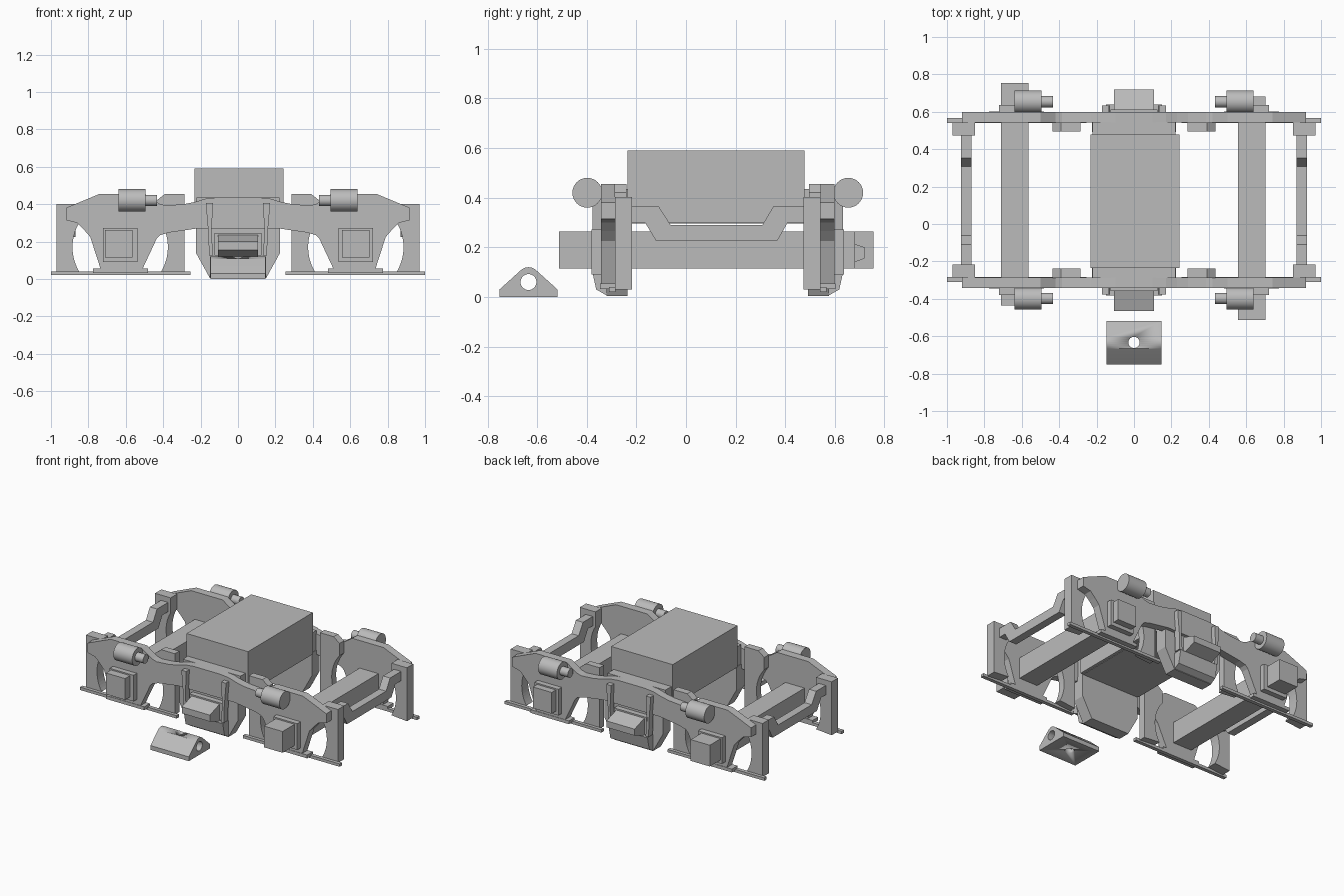
import bpy, bmesh, math

if "Cube" in bpy.data.objects:
    bpy.data.objects.remove(bpy.data.objects["Cube"])

YC = 0.128  # mid line between the two side frames
steel = bpy.data.materials.new("grey steel")
steel.diffuse_color = (0.50, 0.50, 0.50, 1)
steel.use_nodes = True
steel.node_tree.nodes["Principled BSDF"].inputs["Base Color"].default_value = steel.diffuse_color


def prism(name, pts, a, b, axis):
    """Extrude a profile from a to b; profile is (x,z) for axis 'y', (y,z) for axis 'x'."""
    bm = bmesh.new()
    put = (lambda p, t: (p[0], t, p[1])) if axis == 'y' else (lambda p, t: (t, p[0], p[1]))
    va = [bm.verts.new(put(p, a)) for p in pts]
    vb = [bm.verts.new(put(p, b)) for p in pts]
    bm.faces.new(va)
    bm.faces.new(vb[::-1])
    n = len(pts)
    for i in range(n):
        bm.faces.new((va[i], va[(i + 1) % n], vb[(i + 1) % n], vb[i]))
    bmesh.ops.recalc_face_normals(bm, faces=bm.faces)
    me = bpy.data.meshes.new(name)
    bm.to_mesh(me)
    bm.free()
    me.materials.append(steel)
    ob = bpy.data.objects.new(name, me)
    bpy.context.collection.objects.link(ob)
    return ob


def box(name, x0, x1, y0, y1, z0, z1):
    return prism(name, [(x0, z0), (x1, z0), (x1, z1), (x0, z1)], y0, y1, 'y')


def cylinder(name, r, length, loc, rot=(0, 0, 0)):
    bpy.ops.mesh.primitive_cylinder_add(vertices=32, radius=r, depth=length, location=loc, rotation=rot)
    ob = bpy.context.object
    ob.name = name
    ob.data.materials.append(steel)
    bpy.ops.object.shade_smooth_by_angle(angle=math.radians(30))
    return ob


def flip(pts, m):
    return [(x * m, z) for x, z in pts]


# wheel clearance arc shared by the pedestals
def arc(side, z0, z1, n=14):
    zs = [z0 + (z1 - z0) * i / n for i in range(n + 1)]
    return [(0.63 + side * math.sqrt(0.255 ** 2 - (z - 0.17) ** 2), z) for z in zs]


half_frame = [(0.10, 0.437), (0.17, 0.43), (0.23, 0.412), (0.29, 0.40), (0.385, 0.393), (0.42, 0.402),
              (0.455, 0.425), (0.50, 0.455), (0.74, 0.455), (0.86, 0.405), (0.92, 0.38), (0.92, 0.315),
              (0.86, 0.30), (0.825, 0.265), (0.79, 0.225), (0.735, 0.055), (0.735, 0.04), (0.51, 0.04),
              (0.51, 0.055), (0.435, 0.215), (0.415, 0.235), (0.37, 0.248), (0.22, 0.27)]
frame = half_frame + flip(half_frame, -1)[::-1]
outer_ped = [(0.97, 0.03), (0.97, 0.402), (0.85, 0.402), (0.85, 0.30)] + arc(1, 0.04, 0.295)[::-1]
inner_ped = [(0.285, 0.03), (0.285, 0.455), (0.39, 0.455), (0.435, 0.42), (0.435, 0.335)] + arc(-1, 0.04, 0.33)[::-1]
pan = [(-0.225, 0.30), (-0.225, 0.14), (-0.15, 0.004), (0.15, 0.004), (0.225, 0.14), (0.225, 0.30)]
strap = [(0.132, 0.125), (0.155, 0.125), (0.158, 0.24), (0.17, 0.38), (0.17, 0.405),
         (0.135, 0.405), (0.135, 0.38), (0.142, 0.24)]

for s, end in ((-1, "front"), (1, "back")):
    Y = lambda d: YC + s * d
    # side frame and middle spring pocket
    prism(end + "_side_frame", frame, Y(0.415), Y(0.471), 'y')
    prism(end + "_spring_pocket", pan, Y(0.363), Y(0.448), 'y')
    prism(end + "_pocket_lip", [(Y(0.44), 0.004), (Y(0.455), 0.01), (Y(0.49), 0.03), (Y(0.51), 0.12),
                               (Y(0.44), 0.12)], -0.15, 0.15, 'x')
    # sloped bolster end
    box(end + "_bolster_collar", -0.125, 0.125, Y(0.40), Y(0.485), 0.125, 0.245)
    prism(end + "_bolster_end", [(Y(0.40), 0.235), (Y(0.485), 0.235), (Y(0.592), 0.20), (Y(0.592), 0.155),
                                (Y(0.485), 0.115), (Y(0.40), 0.115)], -0.108, 0.108, 'x')
    for m, hand in ((-1, "left"), (1, "right")):
        tag = end + "_" + hand
        prism(tag + "_strap", flip(strap, m), Y(0.46), Y(0.505), 'y')
        prism(tag + "_outer_pedestal", flip(outer_ped, m), Y(0.345), Y(0.415), 'y')
        prism(tag + "_inner_pedestal", flip(inner_ped, m), Y(0.367), Y(0.416), 'y')
        # bottom rail and foot
        x0, x1 = sorted((0.255 * m, 1.0 * m))
        box(tag + "_bottom_rail", x0, x1, Y(0.412), Y(0.438), 0.02, 0.04)
        x0, x1 = sorted((0.48 * m, 0.775 * m))
        box(tag + "_foot", x0, x1, Y(0.412), Y(0.474), 0.032, 0.055)
        # bearing pad
        x0, x1 = sorted((0.538 * m, 0.722 * m))
        box(tag + "_bearing_pad", x0, x1, Y(0.46), Y(0.508), 0.09, 0.272)
        # brake cylinder with rod
        quarter = (0, math.pi / 2, 0)
        cylinder(tag + "_brake_cylinder", 0.06, 0.145, (0.567 * m, Y(0.526), 0.42), quarter)
        cylinder(tag + "_brake_rod", 0.03, 0.07, (0.467 * m, Y(0.526), 0.42), quarter)

# square axles, each offset lengthwise
box("left_axle", -0.712, -0.565, -0.435, 0.755, 0.115, 0.263)
box("right_axle", 0.557, 0.702, -0.512, 0.682, 0.115, 0.263)

# dropped end rails
rail = [(-0.22, 0.365), (-0.11, 0.365), (-0.062, 0.29), (0.308, 0.29), (0.352, 0.365), (0.475, 0.365),
        (0.475, 0.30), (0.41, 0.30), (0.367, 0.225), (-0.12, 0.225), (-0.165, 0.30), (-0.22, 0.30)]
for m, hand in ((-1, "left"), (1, "right")):
    prism(hand + "_end_rail", rail, 0.87 * m, 0.925 * m, 'x')

# centre bolster and upper block
box("bolster", -0.222, 0.222, -0.29, 0.545, 0.297, 0.435)
box("upper_block", -0.232, 0.242, -0.235, 0.478, 0.30, 0.59)

# loose bearing block with two crossing holes
top = [(-0.635 + 0.045 * math.cos(math.radians(a)), 0.075 + 0.045 * math.sin(math.radians(a)))
       for a in range(45, 136, 15)]
block = prism("loose_bearing_block", [(-0.752, 0.0), (-0.518, 0.0), (-0.518, 0.03)] + top + [(-0.752, 0.03)],
              -0.148, 0.148, 'x')
holes = [cylinder("cross_hole_cutter", 0.032, 0.5, (0, -0.635, 0.06), (0, math.pi / 2, 0)),
         cylinder("upright_hole_cutter", 0.03, 0.5, (0, -0.633, 0.06))]
for h in holes:
    mod = block.modifiers.new("hole", 'BOOLEAN')
    mod.operation = 'DIFFERENCE'
    mod.solver = 'EXACT'
    mod.object = h
    h.hide_render = True
    h.hide_viewport = True
bpy.context.view_layer.objects.active = block
bpy.ops.object.select_all(action='DESELECT')
block.select_set(True)
bpy.ops.object.shade_smooth_by_angle(angle=math.radians(30))
